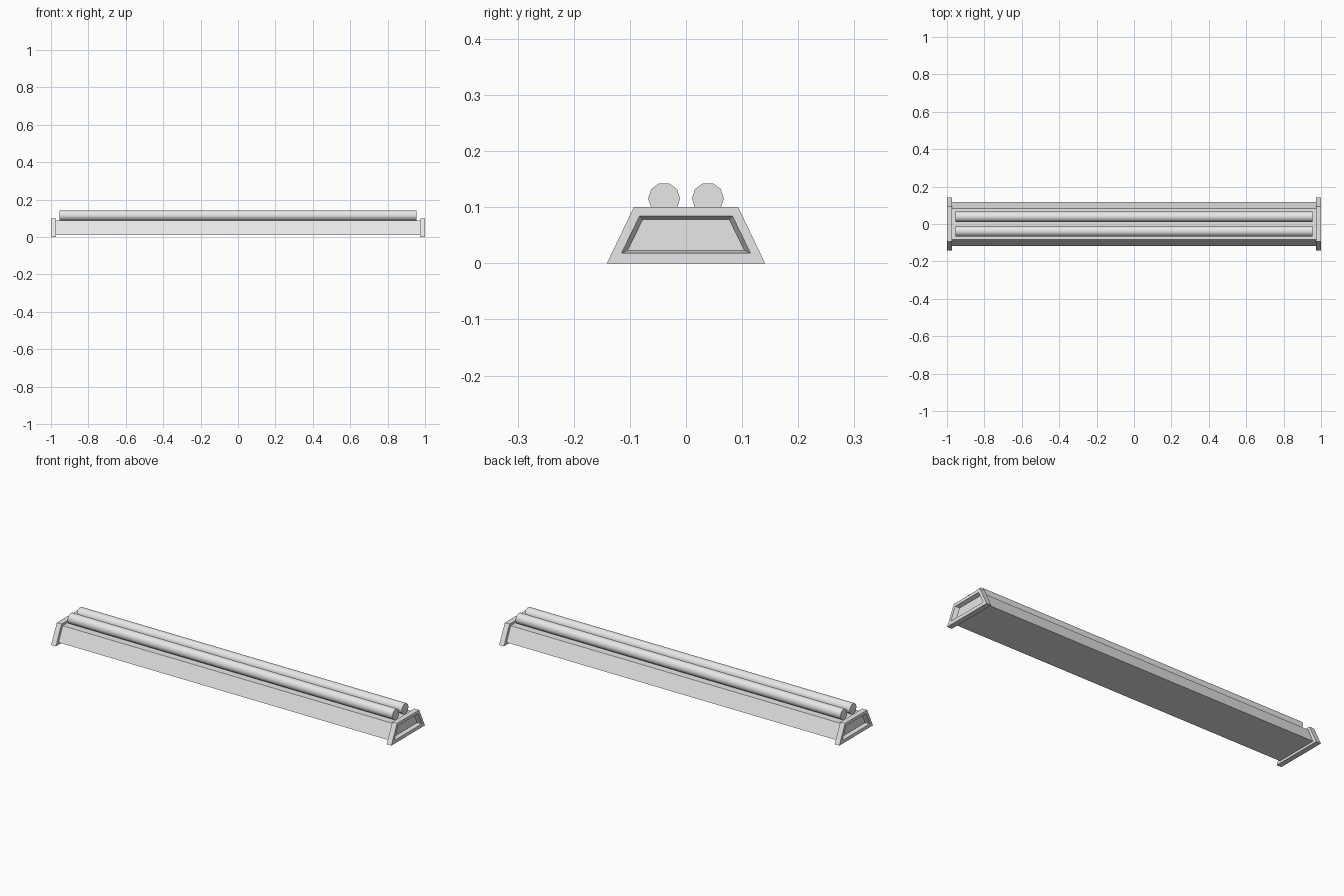
import bpy
import bmesh
import math

cube = bpy.data.objects.get("Cube")
if cube:
    bpy.data.objects.remove(cube, do_unlink=True)

# Single painted finish
grey = bpy.data.materials.new("light_grey")
grey.use_nodes = True
colour = (0.8, 0.8, 0.8, 1)
grey.diffuse_color = colour
grey.node_tree.nodes["Principled BSDF"].inputs["Base Color"].default_value = colour


def add_object(name, bm):
    bmesh.ops.recalc_face_normals(bm, faces=bm.faces)
    mesh = bpy.data.meshes.new(name)
    bm.to_mesh(mesh)
    bm.free()
    mesh.materials.append(grey)
    obj = bpy.data.objects.new(name, mesh)
    bpy.context.collection.objects.link(obj)
    return obj


def trapezoid(bottom, top, z0, z1):
    return [(-bottom, z0), (bottom, z0), (top, z1), (-top, z1)]


def ring(bm, profile, x):
    return [bm.verts.new((x, y, z)) for y, z in profile]


def loft(name, sections):
    """Skin a chain of (profile, x) sections and close both ends."""
    bm = bmesh.new()
    rings = [ring(bm, p, x) for p, x in sections]
    for a, b in zip(rings, rings[1:]):
        n = len(a)
        for i in range(n):
            j = (i + 1) % n
            bm.faces.new((a[i], a[j], b[j], b[i]))
    bm.faces.new(rings[0])
    bm.faces.new(rings[-1])
    return add_object(name, bm)


# Long housing between the end caps
body = trapezoid(0.118, 0.084, 0.012, 0.088)
loft("housing", [(body, -0.98), (body, 0.98)])

# End caps with a tapered recess in the outer face
outer = trapezoid(0.141, 0.093, 0, 0.1)
rim = trapezoid(0.115, 0.083, 0.018, 0.084)
floor = trapezoid(0.104, 0.077, 0.023, 0.078)
for side, label in ((1, "left"), (-1, "right")):
    loft(label + "_end_cap", [(outer, side * 0.972), (outer, side),
                              (rim, side), (floor, side * 0.98)])

# Pair of ten-sided tubes resting on the housing
SIDES = 10
for side, label in ((-1, "front"), (1, "back")):
    section = [(side * 0.039 + 0.0285 * math.cos(math.tau * i / SIDES),
                0.1155 + 0.0285 * math.sin(math.tau * i / SIDES))
               for i in range(SIDES)]
    tube = loft(label + "_tube", [(section, -0.955), (section, 0.955)])
    bpy.ops.object.select_all(action="DESELECT")
    tube.select_set(True)
    bpy.context.view_layer.objects.active = tube
    bpy.ops.object.shade_smooth_by_angle(angle=math.radians(50))
